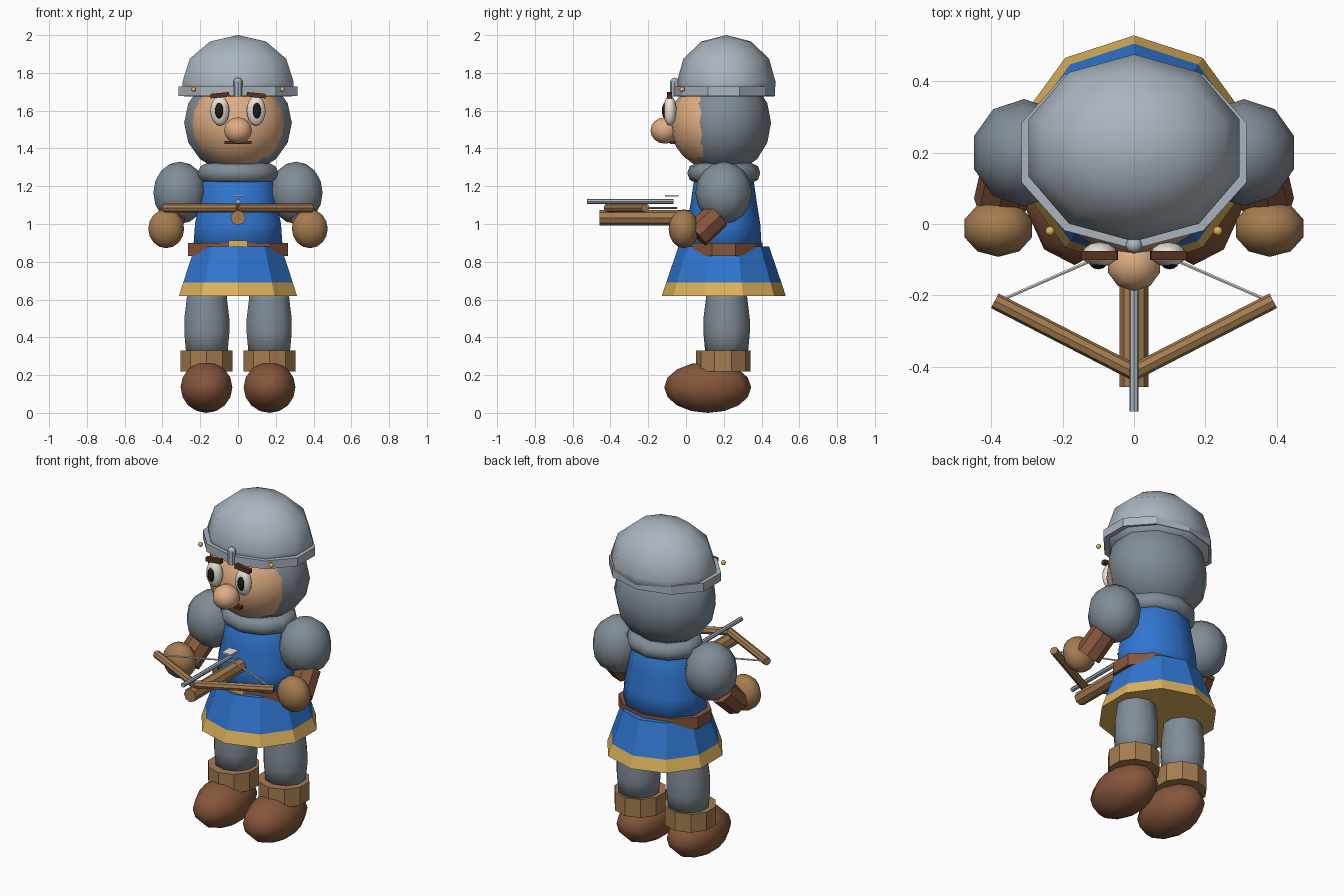
import bpy, bmesh, math
from mathutils import Vector, Matrix

if "Cube" in bpy.data.objects:
    bpy.data.objects.remove(bpy.data.objects["Cube"])

CY = 0.2      # body axis in y
K = 1 / math.sin(math.radians(72))   # widens a ten-sided ring to its full x size


def mat(name, r, g, b):
    m = bpy.data.materials.new(name)
    lin = [((c / 255 + 0.055) / 1.055) ** 2.4 for c in (r, g, b)]
    m.diffuse_color = (*lin, 1)
    m.use_nodes = True
    m.node_tree.nodes["Principled BSDF"].inputs["Base Color"].default_value = m.diffuse_color
    return m


STEEL = mat("helmet steel", 170, 181, 191)
MAIL = mat("mail grey", 128, 140, 150)
SKIN = mat("skin", 222, 172, 130)
BLUE = mat("tunic blue", 48, 118, 208)
GOLD = mat("gold", 222, 180, 92)
LEATHER = mat("brown leather", 134, 86, 60)
TAN = mat("tan wood", 165, 124, 80)
WHITE = mat("eye white", 236, 233, 222)
BLACK = mat("pupil black", 32, 24, 22)
DARK = mat("dark hair", 92, 48, 32)


def finish(name, bm, material, smooth):
    bmesh.ops.recalc_face_normals(bm, faces=bm.faces)
    for f in bm.faces:
        f.smooth = smooth
    me = bpy.data.meshes.new(name)
    bm.to_mesh(me)
    bm.free()
    me.materials.append(material)
    ob = bpy.data.objects.new(name, me)
    bpy.context.collection.objects.link(ob)
    return ob


def lathe(name, profile, center, scale, material, n=10, smooth=True, loop=False):
    """Turn (radius, z) points around z, first corner towards +y."""
    bm = bmesh.new()
    rings = []
    for r, z in profile:
        count = n if r > 1e-4 else 1
        rings.append([bm.verts.new((center[0] + r * scale[0] * math.sin(2 * math.pi * i / n),
                                    center[1] + r * scale[1] * math.cos(2 * math.pi * i / n),
                                    center[2] + z * scale[2])) for i in range(count)])
    pairs = list(zip(rings, rings[1:]))
    if loop:
        pairs.append((rings[-1], rings[0]))
    for a, b in pairs:
        for i in range(n):
            j = (i + 1) % n
            q = [a[i % len(a)], a[j % len(a)], b[j % len(b)], b[i % len(b)]]
            bm.faces.new(list(dict.fromkeys(q)))
    if not loop:
        for ring in (rings[0], rings[-1]):
            if len(ring) > 1:
                bm.faces.new(ring)
    return finish(name, bm, material, smooth)


def ball(name, center, radii, material, n=10, rings=6):
    prof = [(math.sin(math.pi * i / rings), math.cos(math.pi * i / rings))
            for i in range(rings + 1)]
    return lathe(name, prof, center, radii, material, n)


def rod(name, a, b, r, material, n=8, smooth=False):
    a, b = Vector(a), Vector(b)
    bm = bmesh.new()
    m = Matrix.Translation((a + b) / 2) @ (b - a).to_track_quat('Z', 'Y').to_matrix().to_4x4()
    bmesh.ops.create_cone(bm, cap_ends=True, segments=n, radius1=r, radius2=r,
                          depth=(b - a).length, matrix=m)
    return finish(name, bm, material, smooth)


def box(name, center, size, material, tilt=0):
    bm = bmesh.new()
    m = (Matrix.Translation(center) @ Matrix.Rotation(tilt, 4, 'Y')
         @ Matrix.Diagonal((*size, 1)))
    bmesh.ops.create_cube(bm, size=1, matrix=m)
    return finish(name, bm, material, False)


# Helmet: dome, brim band, nasal
dome = [(math.sin(math.radians(a)), math.cos(math.radians(a))) for a in (0, 30, 60, 90)]
lathe("helmet_dome", dome + [(0.97, -0.3)], (0, 0.213, 1.75), (0.295 * K, 0.262, 0.25), STEEL)
lathe("helmet_band", [(1, 0), (1, 0.05), (0.88, 0.05), (0.88, 0)],
      (0, CY, 1.677), (0.315 * K, 0.27, 1), STEEL, smooth=False, loop=True)
rod("nasal_bar", (0, -0.06, 1.675), (0, -0.06, 1.755), 0.024, STEEL)
ball("nasal_cap", (0, -0.06, 1.755), (0.024, 0.022, 0.02), STEEL, 8)

# Head: mail hood, face, nose, mouth, collar
ball("mail_hood", (0, CY, 1.535), (0.285 * K, 0.25, 0.27), MAIL, 10, 8)
ball("face", (0, 0.15, 1.53), (0.258, 0.235, 0.24), SKIN, 16, 12)
ball("nose", (0, -0.112, 1.495), (0.077, 0.076, 0.07), SKIN, 10, 8)
box("mouth", (0, -0.07, 1.432), (0.145, 0.03, 0.016), DARK)
tube = [(0.165 + 0.05 * math.cos(t * math.pi / 4), 0.052 * math.sin(t * math.pi / 4))
        for t in range(8)]
lathe("mail_collar", tube, (0, CY, 1.27), (1.04, 0.9, 1), MAIL, loop=True)

# Tunic: torso, belt, buckle, skirt with gold hem
lathe("tunic_torso", [(0.15, 1.27), (0.19, 1.22), (0.207, 1.12), (0.23, 1.0), (0.24, 0.86)],
      (0, CY, 0), (K * 0.99, 0.84, 1), BLUE)
lathe("belt", [(1, 0.83), (1, 0.9)], (0, CY, 0), (0.265 * K, 0.205, 1), LEATHER, smooth=False)
box("buckle", (0, -0.005, 0.89), (0.1, 0.03, 0.045), GOLD)
skirt = lathe("skirt", [(0.24, 0.88), (0.305, 0.69), (0.328, 0.62)],
              (0, CY, 0), (1, 1, 1), BLUE, smooth=False)
skirt.data.materials.append(GOLD)
for p in skirt.data.polygons:
    p.material_index = 1 if p.center.z < 0.68 else 0

for s, side in ((-1, "left"), (1, "right")):
    # Eyes, brows, helmet rivets
    ball(side + "_eye", (s * 0.096, -0.085, 1.6), (0.05, 0.035, 0.08), WHITE, 12, 10)
    ball(side + "_pupil", (s * 0.1, -0.112, 1.6), (0.023, 0.015, 0.042), BLACK, 10, 8)
    box(side + "_brow", (s * 0.096, -0.088, 1.682), (0.1, 0.026, 0.024), DARK, s * 0.1)
    ball(side + "_rivet", (s * 0.235, -0.02, 1.713), (0.014, 0.014, 0.014), GOLD, 8)

    # Arms: shoulder, bracer, hand
    ball(side + "_upper_arm", (s * 0.308, 0.2, 1.165), (0.14 * K, 0.15, 0.165), MAIL, 10, 8)
    rod(side + "_bracer", (s * 0.35, 0.165, 1.045), (s * 0.375, 0.055, 0.94), 0.075, LEATHER)
    ball(side + "_hand", (s * 0.38, -0.012, 0.975), (0.095 * K, 0.08, 0.103), TAN, 10, 8)

    # Legs: mail legging, cuff, boot
    lathe(side + "_leg", [(0.1, 0.68), (0.107, 0.6), (0.119, 0.5), (0.119, 0.42), (0.108, 0.3)],
          (s * 0.165, 0.215, 0), (K, 1.03, 1), MAIL)
    lathe(side + "_boot_cuff", [(1, 0.22), (1, 0.33)], (s * 0.167, 0.197, 0),
          (0.138 * K, 0.145, 1), TAN, smooth=False)
    ball(side + "_boot", (s * 0.167, 0.115, 0.135), (0.137 * K, 0.23, 0.135), LEATHER, 10, 8)

    # Crossbow limbs and string
    rod(side + "_bow_limb", (0, -0.415, 1.085), (s * 0.39, -0.215, 1.085), 0.023, TAN)
    rod(side + "_bow_string", (s * 0.365, -0.21, 1.085), (0, -0.05, 1.085), 0.005, WHITE, 6)

# Crossbow stock and bolt
rod("crossbow_stock", (0, -0.457, 1.033), (0, 0.02, 1.033), 0.04, TAN)
rod("bolt_shaft", (0, -0.525, 1.12), (0, -0.065, 1.12), 0.013, STEEL)
box("bolt_fletching", (0, -0.075, 1.15), (0.06, 0.07, 0.009), WHITE)
